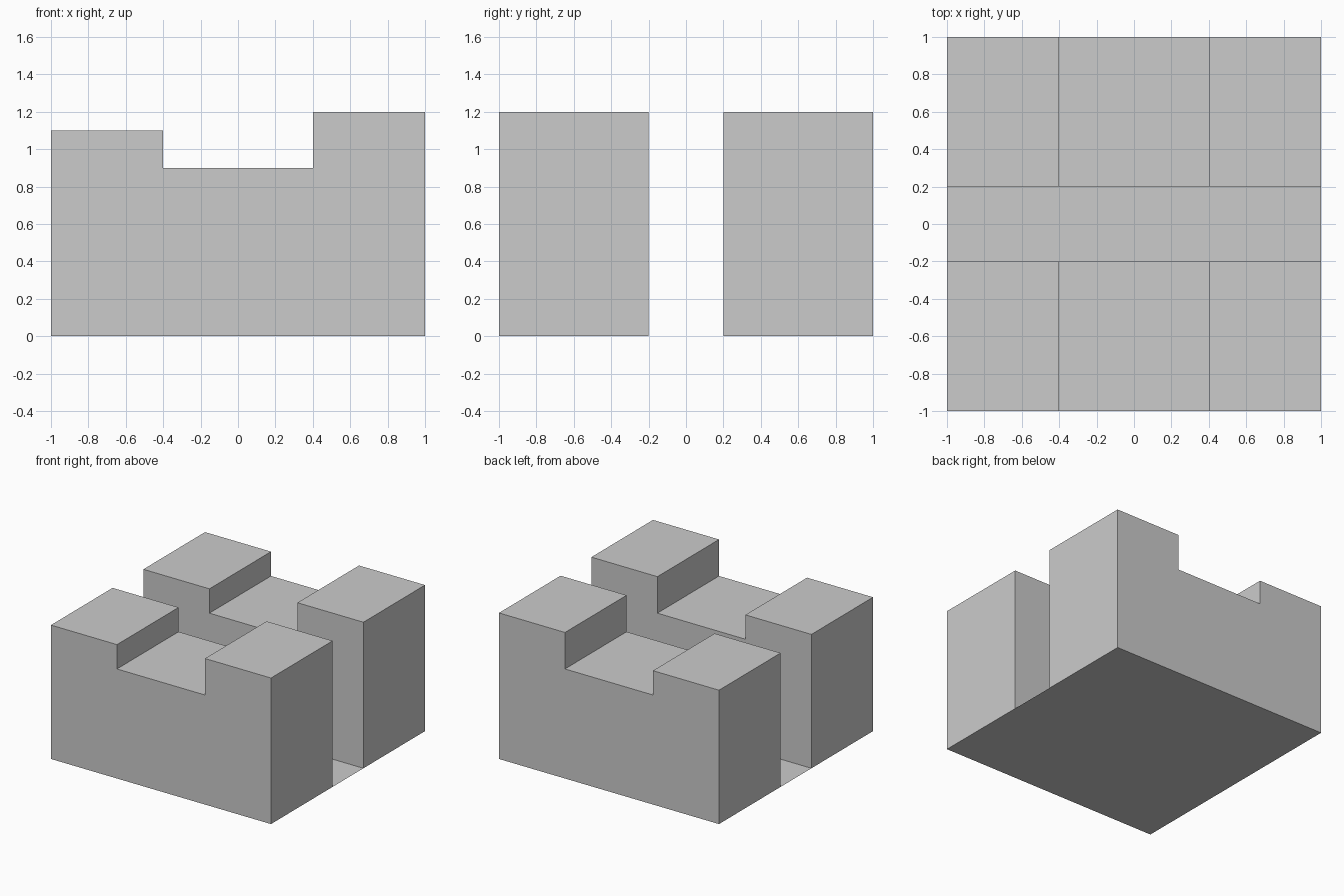
import bpy, bmesh

if "Cube" in bpy.data.objects:
    bpy.data.objects.remove(bpy.data.objects["Cube"])

# Stepped side profile (x, z), shared by both halves
PROFILE = [(-1, 0), (1, 0), (1, 1.2), (0.4, 1.2), (0.4, 0.9),
           (-0.4, 0.9), (-0.4, 1.1), (-1, 1.1)]


def extruded(name, points, vec=None):
    """Make one face from points and optionally extrude it along vec."""
    bm = bmesh.new()
    face = bm.faces.new([bm.verts.new(p) for p in points])
    if vec:
        ext = bmesh.ops.extrude_face_region(bm, geom=[face], use_keep_orig=True)
        verts = [g for g in ext["geom"] if isinstance(g, bmesh.types.BMVert)]
        bmesh.ops.translate(bm, verts=verts, vec=vec)
        bmesh.ops.recalc_face_normals(bm, faces=bm.faces)
    mesh = bpy.data.meshes.new(name)
    bm.to_mesh(mesh)
    bm.free()
    obj = bpy.data.objects.new(name, mesh)
    bpy.context.collection.objects.link(obj)
    return obj


# Two matching stepped blocks, either side of the open channel
for name, y in (("front_block", -1), ("back_block", 0.2)):
    extruded(name, [(x, y, z) for x, z in PROFILE], (0, 0.8, 0))

# Flat sheet closing the bottom of the channel
extruded("channel_floor", [(-1, -0.2, 0), (1, -0.2, 0), (1, 0.2, 0), (-1, 0.2, 0)])
